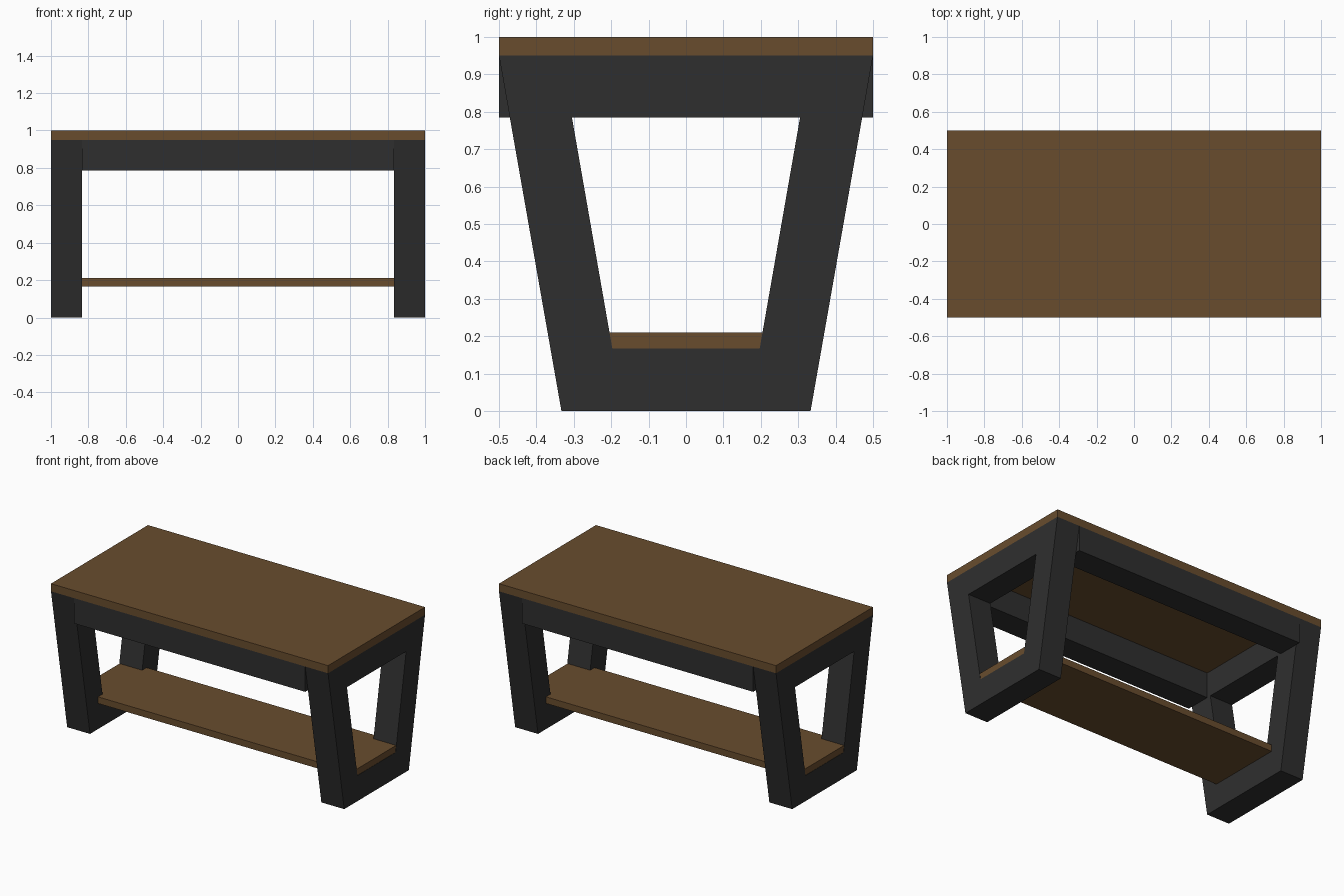
import bpy
import bmesh

cube = bpy.data.objects.get("Cube")
if cube:
    bpy.data.objects.remove(cube, do_unlink=True)


def make_material(name, color):
    mat = bpy.data.materials.new(name)
    mat.use_nodes = True
    mat.diffuse_color = color
    mat.node_tree.nodes["Principled BSDF"].inputs["Base Color"].default_value = color
    return mat


wood = make_material("brown wood", (0.14, 0.073, 0.027, 1))
metal = make_material("charcoal metal", (0.028, 0.028, 0.028, 1))


def add_object(name, bm, mat):
    bmesh.ops.recalc_face_normals(bm, faces=bm.faces)
    mesh = bpy.data.meshes.new(name)
    bm.to_mesh(mesh)
    bm.free()
    mesh.materials.append(mat)
    obj = bpy.data.objects.new(name, mesh)
    bpy.context.collection.objects.link(obj)
    return obj


def box(name, low, high, mat):
    bm = bmesh.new()
    bmesh.ops.create_cube(bm, size=1)
    for v in bm.verts:
        v.co = [l + (c + 0.5) * (h - l) for c, l, h in zip(v.co, low, high)]
    return add_object(name, bm, mat)


def trapezoid(bottom, top, z_low, z_high):
    return [(-bottom, z_low), (bottom, z_low), (top, z_high), (-top, z_high)]


def leg_frame(name, x_low, x_high):
    """Tapered ring in the side plane, extruded across its width."""
    bm = bmesh.new()
    outer = [bm.verts.new((x_low, y, z)) for y, z in trapezoid(0.333, 0.5, 0, 0.95)]
    inner = [bm.verts.new((x_low, y, z)) for y, z in trapezoid(0.197, 0.305, 0.167, 0.785)]
    for i in range(4):
        j = (i + 1) % 4
        bm.faces.new((outer[i], outer[j], inner[j], inner[i]))
    ring = bmesh.ops.extrude_face_region(bm, geom=bm.faces[:], use_keep_orig=True)
    moved = [g for g in ring["geom"] if isinstance(g, bmesh.types.BMVert)]
    bmesh.ops.translate(bm, verts=moved, vec=(x_high - x_low, 0, 0))
    return add_object(name, bm, metal)


INNER = 0.835

# Tabletop and the lower shelf, which passes through both leg frames
box("tabletop", (-1, -0.5, 0.95), (1, 0.5, 1), wood)
box("lower_shelf", (-0.998, -0.25, 0.167), (0.998, 0.25, 0.21), wood)

# Tapered end frames
leg_frame("left_leg_frame", INNER, 1)
leg_frame("right_leg_frame", -1, -INNER)

# Long rails under the tabletop
box("front_rail", (-INNER, -0.5, 0.785), (INNER, -0.333, 0.95), metal)
box("back_rail", (-INNER, 0.333, 0.785), (INNER, 0.5, 0.95), metal)
